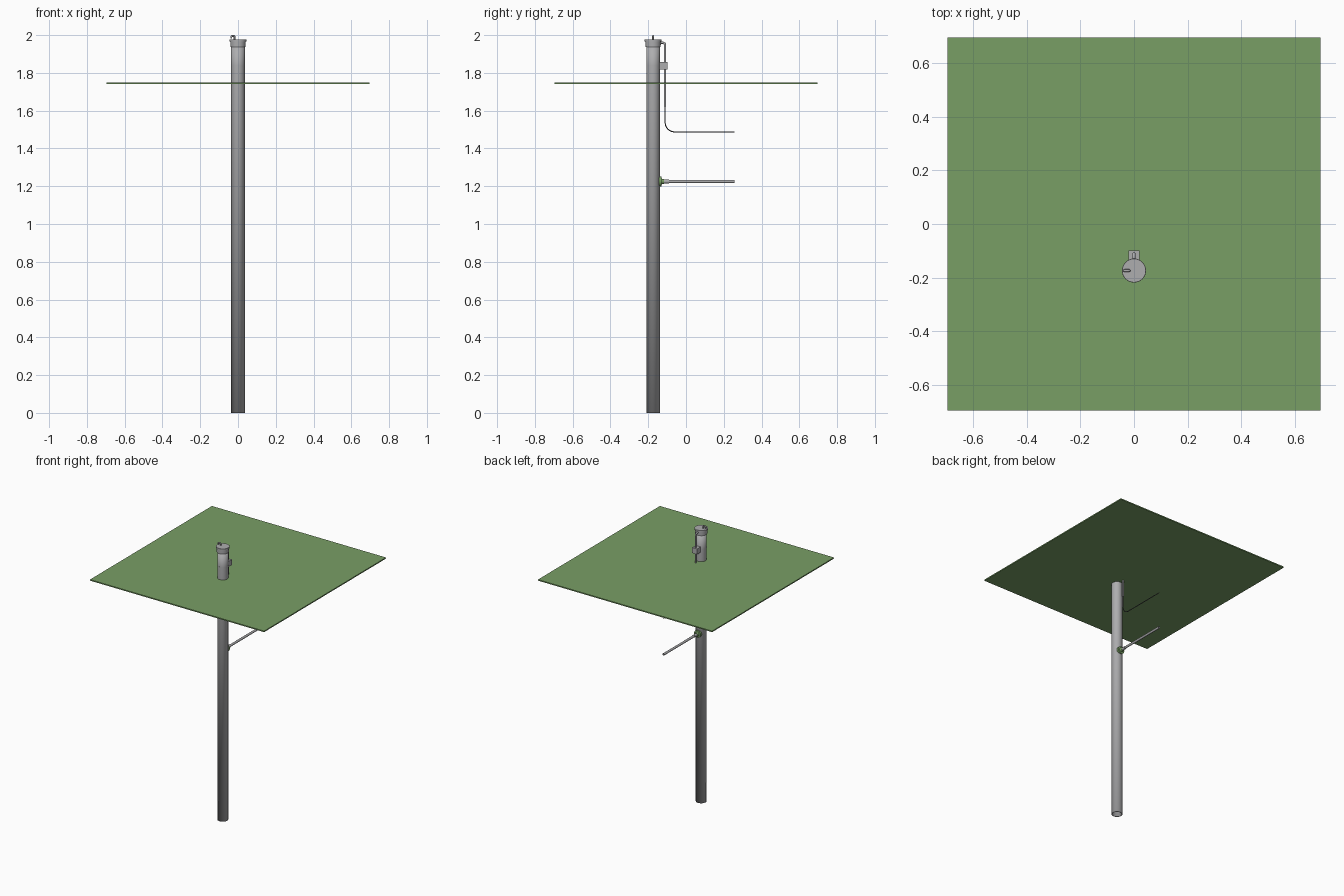
import bpy, bmesh, math
from mathutils import Vector

if "Cube" in bpy.data.objects:
    bpy.data.objects.remove(bpy.data.objects["Cube"])

CY = -0.174  # casing axis


def material(name, rgb):
    m = bpy.data.materials.new(name)
    m.diffuse_color = (*rgb, 1)
    m.use_nodes = True
    m.node_tree.nodes["Principled BSDF"].inputs["Base Color"].default_value = m.diffuse_color
    return m


GRAY = material("steel gray", (0.42, 0.42, 0.43))
GREEN = material("grass green", (0.19, 0.345, 0.13))
DARK = material("cable gray", (0.10, 0.10, 0.105))


def finish(name, verts, faces, mat, smooth=None):
    me = bpy.data.meshes.new(name)
    me.from_pydata(verts, [], faces)
    bm = bmesh.new()
    bm.from_mesh(me)
    bmesh.ops.remove_doubles(bm, verts=bm.verts, dist=1e-6)
    bmesh.ops.recalc_face_normals(bm, faces=bm.faces)
    bm.to_mesh(me)
    bm.free()
    me.materials.append(mat)
    ob = bpy.data.objects.new(name, me)
    bpy.context.collection.objects.link(ob)
    if smooth:
        bpy.ops.object.select_all(action='DESELECT')
        ob.select_set(True)
        bpy.context.view_layer.objects.active = ob
        if smooth == 'all':
            bpy.ops.object.shade_smooth()
        else:
            bpy.ops.object.shade_smooth_by_angle(angle=math.radians(smooth))
    return ob


def lathe(name, profile, mat, center=(0, CY, 0), axis='z', closed=False, n=32, smooth=35):
    """Spin (radius, height) points about an axis; open profiles get end caps."""
    c = Vector(center)
    verts, faces = [], []
    for r, h in profile:
        for i in range(n):
            a = 2 * math.pi * i / n
            u, v = r * math.cos(a), r * math.sin(a)
            verts.append(c + Vector((u, v, h) if axis == 'z' else (u, h, v)))
    k = len(profile)
    for j in range(k if closed else k - 1):
        p, q = j * n, (j + 1) % k * n
        for i in range(n):
            e = (i + 1) % n
            faces.append((p + i, p + e, q + e, q + i))
    if not closed:
        faces += [tuple(range(n)), tuple(range((k - 1) * n, k * n))]
    return finish(name, verts, faces, mat, smooth)


def box(name, lo, hi, mat):
    v = [(x, y, z) for x in (lo[0], hi[0]) for y in (lo[1], hi[1]) for z in (lo[2], hi[2])]
    f = [(0, 1, 3, 2), (4, 5, 7, 6), (0, 1, 5, 4), (2, 3, 7, 6), (0, 2, 6, 4), (1, 3, 7, 5)]
    return finish(name, v, f, mat)


def tube(name, path, bend, r, mat, n=12):
    """Round tube along a path whose corners are filleted by the bend distance."""
    P = [Vector(p) for p in path]
    pts = [P[0]]
    for a, b, c in zip(P, P[1:], P[2:]):
        s, e = b + (a - b).normalized() * bend, b + (c - b).normalized() * bend
        for i in range(9):
            t = i / 8
            pts.append(s * (1 - t) ** 2 + b * 2 * t * (1 - t) + e * t * t)
    pts.append(P[-1])
    side = (P[1] - P[0]).cross(P[2] - P[1]).normalized()  # paths are planar
    verts, faces = [], []
    for i, p in enumerate(pts):
        d = (pts[min(i + 1, len(pts) - 1)] - pts[max(i - 1, 0)]).normalized()
        up = side.cross(d)
        for j in range(n):
            a = 2 * math.pi * j / n
            verts.append(p + (side * math.cos(a) + up * math.sin(a)) * r)
    for i in range(len(pts) - 1):
        for j in range(n):
            e = (j + 1) % n
            faces.append((i * n + j, i * n + e, (i + 1) * n + e, (i + 1) * n + j))
    faces += [tuple(range(n)), tuple(range((len(pts) - 1) * n, len(pts) * n))]
    return finish(name, verts, faces, mat, 40)


# Ground sheet
box("ground_sheet", (-0.697, -0.697, 1.741), (0.697, 0.697, 1.749), GREEN)

# Hollow well casing, softly shaded over its rims
lathe("well_casing", [(0.036, 0), (0.036, 1.838), (0.036, 1.95), (0.031, 1.95), (0.031, 0)],
      GRAY, closed=True, smooth='all')
lathe("casing_joint_band", [(0.0364, 1.836), (0.0364, 1.841)], GRAY)

# Well cap with a wider lid and a small vent hook
lathe("well_cap", [(0.040, 1.938), (0.041, 1.966), (0.045, 1.967), (0.045, 1.977), (0.044, 1.978)], GRAY)
tube("cap_vent", [(-0.018, CY, 1.975), (-0.018, CY, 1.995), (-0.036, CY, 1.995), (-0.036, CY, 1.983)],
     0.006, 0.005, GRAY)

# Electrical conduit, junction box and buried cable
PY = -0.111
tube("conduit", [(0, CY + 0.03, 1.96), (0, PY, 1.96), (0, PY, 1.62)], 0.015, 0.006, GRAY)
box("junction_box", (-0.02, CY + 0.034, 1.818), (0.02, -0.099, 1.858), GRAY)
tube("buried_cable", [(0, PY, 1.63), (0, PY, 1.487), (0, 0.258, 1.487)], 0.06, 0.0028, DARK)

# Outlet fitting and horizontal water pipe
WZ = 1.225
lathe("outlet_fitting", [(0.026, CY + 0.030), (0.026, CY + 0.044), (0.015, CY + 0.045), (0.012, CY + 0.058)],
      GREEN, center=(0, 0, WZ), axis='y', n=24)
lathe("pipe_collar", [(0.010, CY + 0.055), (0.010, CY + 0.085)], GRAY, center=(0, 0, WZ), axis='y', n=24)
lathe("water_pipe", [(0.008, CY + 0.05), (0.008, 0.258), (0.0055, 0.258), (0.0055, CY + 0.05)],
      GRAY, center=(0, 0, WZ), axis='y', closed=True, n=20)
